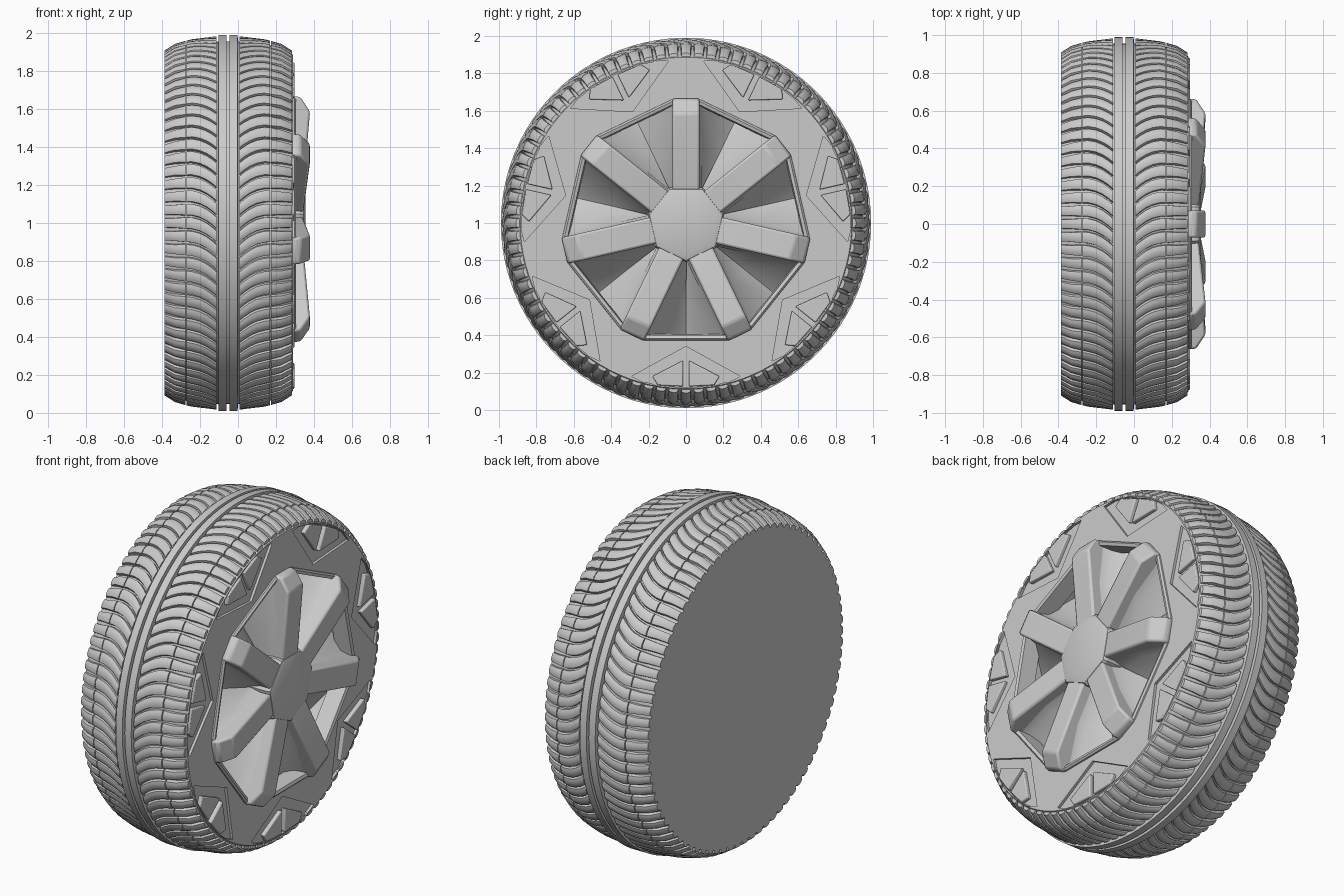
import bpy, bmesh
from math import pi, sin, cos
from mathutils import Vector

cube = bpy.data.objects.get("Cube")
if cube:
    bpy.data.objects.remove(cube)

BAYS = 7
STEP = 2 * pi / BAYS
LUGS = 84
MID = -0.052          # centre line of the tread
SPOKES = [pi / 2 + i * STEP for i in range(BAYS)]

grey = bpy.data.materials.new("light_grey")
grey.use_nodes = True
grey.diffuse_color = (0.6, 0.6, 0.6, 1)
grey.node_tree.nodes["Principled BSDF"].inputs["Base Color"].default_value = (0.6, 0.6, 0.6, 1)


def place(r, t, x, a):
    """Radial, tangential and axial offsets at angle a, around the hub."""
    return Vector((x, r * cos(a) - t * sin(a), 1 + r * sin(a) + t * cos(a)))


def finish(bm, name, angle=35, bevel=0):
    bmesh.ops.recalc_face_normals(bm, faces=bm.faces)
    mesh = bpy.data.meshes.new(name)
    bm.to_mesh(mesh)
    bm.free()
    obj = bpy.data.objects.new(name, mesh)
    bpy.context.collection.objects.link(obj)
    mesh.materials.append(grey)
    if bevel:
        mod = obj.modifiers.new("Bevel", "BEVEL")
        mod.width, mod.segments = bevel, 2
    shade(obj, angle)
    return obj


def shade(obj, angle):
    bpy.ops.object.select_all(action="DESELECT")
    obj.select_set(True)
    bpy.context.view_layer.objects.active = obj
    bpy.ops.object.shade_smooth_by_angle(angle=angle * pi / 180)


def loft(bm, loops):
    """Closed solid through equal sections."""
    rings = [[bm.verts.new(p) for p in loop] for loop in loops]
    n = len(rings[0])
    for a, b in zip(rings, rings[1:]):
        for i in range(n):
            j = (i + 1) % n
            bm.faces.new((a[i], a[j], b[j], b[i]))
    bm.faces.new(rings[0])
    bm.faces.new(rings[-1])


def plate(bm, outline, x0, x1, a):
    """Prism along the axle from (radial, tangential) points."""
    loft(bm, [[place(r, t, x, a) for r, t in outline] for x in (x0, x1)])


def mirrored(pts):
    return pts + [(r, -t) for r, t in reversed(pts) if t]


# Tyre body: turned half profile (distance from centre line, radius)
half = [(0.008, 0.955), (0.008, 0.99), (0.05, 0.99), (0.052, 0.955),
        (0.2, 0.943), (0.28, 0.918), (0.335, 0.89)]
profile = [(MID - d, r) for d, r in reversed(half)] + [(MID + d, r) for d, r in half]
bm = bmesh.new()
loft(bm, [[place(r, 0, x, k * 2 * pi / 98) for k in range(98)] for x, r in profile + [(0.289, 0.886)]])
body = finish(bm, "tyre_body")

# Cutters: spoked opening and triangular recesses in the sidewall
bm = bmesh.new()
opening = []
for a in SPOKES:
    for s in (-1, 1):
        opening.append((a, s * 0.073))
loft(bm, [[place(0.65, t, x, a) for a, t in opening] for x in (0.08, 0.5)])
recess = mirrored([(0.66, 0), (0.82, 0.29), (0.855, 0.22), (0.878, 0.1)])
for a in SPOKES:
    plate(bm, recess, 0.274, 0.5, a + STEP / 2)
cutter = finish(bm, "sidewall_cutter")
cutter.hide_render = True
cutter.hide_viewport = True
cut = body.modifiers.new("Cut", "BOOLEAN")
cut.operation = "DIFFERENCE"
cut.solver = "EXACT"
cut.object = cutter
bpy.context.view_layer.objects.active = body
bpy.ops.object.modifier_apply(modifier="Cut")
bpy.data.objects.remove(cutter)
shade(body, 30)

# Tread lugs: curved bars sweeping round the tyre towards the centre line
CROWN = [(0.06, 0.983), (0.2, 0.966), (0.28, 0.943), (0.335, 0.908)]
SECTION = [(-0.47, -0.03), (-0.42, -0.006), (-0.18, 0), (0.18, 0), (0.42, -0.006), (0.47, -0.03)]
PARTS = [(0.06, 0.085, 0.115, 0.15, 0.19, 0.22), (0.225, 0.28, 0.312, 0.335)]


def crown(d):
    for (d0, r0), (d1, r1) in zip(CROWN, CROWN[1:]):
        if d <= d1:
            return r0 + (r1 - r0) * (d - d0) / (d1 - d0)
    return CROWN[-1][1]


def lug_section(d, side, a):
    sweep = 0.075 * max(0, 1 - (d - 0.06) / 0.15) ** 2
    width = 2 * pi / LUGS * (0.96 if d < 0.25 else 0.84)
    return [place(crown(d) + h, 0, MID + side * d, a + sweep + w * width) for w, h in SECTION]


for side, name in ((-1, "inner_tread_lugs"), (1, "outer_tread_lugs")):
    bm = bmesh.new()
    for k in range(LUGS):
        for part in PARTS:
            loft(bm, [lug_section(d, side, k * 2 * pi / LUGS) for d in part])
    finish(bm, name, 40)

# Sidewall pads: a mirrored pair in each recess
bm = bmesh.new()
pad = [(0.735, 0.015), (0.874, 0.015), (0.868, 0.15), (0.82, 0.18)]
for a in SPOKES:
    for s in (-1, 1):
        plate(bm, [(r, s * t) for r, t in pad], 0.26, 0.297, a + STEP / 2)
finish(bm, "sidewall_pads", 30, 0.006)

# Rim lip: thin raised frame around the opening
bm = bmesh.new()
loops = []
for a, t in opening + opening[:1]:
    loops.append([place(r, t * r / 0.65, x, a)
                  for r, x in ((0.662, 0.28), (0.66, 0.297), (0.65, 0.306), (0.632, 0.3), (0.625, 0.2))])
for p, q in zip(loops, loops[1:]):
    loft(bm, [p, q])
finish(bm, "rim_lip", 30)

# Valleys: sloped spoke flanks meeting between neighbouring spokes
bm = bmesh.new()
for a in SPOKES:
    m = a + STEP / 2
    rows = []
    for r, top, low in ((0.17, 0.29, 0.2), (0.4, 0.315, 0.16), (0.64, 0.29, 0.12)):
        v = r * cos(STEP / 2) + 0.045
        rows.append([place(r, 0.068, top, a), place(r, 0.085, top - 0.06, a),
                     place(v, 0, low, m),
                     place(r, -0.085, top - 0.06, a + STEP), place(r, -0.068, top, a + STEP)])
    grid = [[bm.verts.new(p) for p in row] for row in rows]
    for p, q in zip(grid, grid[1:]):
        for i in range(4):
            bm.faces.new((p[i], p[i + 1], q[i + 1], q[i]))
finish(bm, "spoke_flanks", 55)

# Spokes: bars with a sloped outer shoulder
bm = bmesh.new()
bar = [(0.15, 0.24), (0.64, 0.24), (0.668, 0.295), (0.662, 0.33), (0.585, 0.379), (0.19, 0.345), (0.15, 0.335)]
for a in SPOKES:
    loft(bm, [[place(r, t, x, a) for r, x in bar] for t in (-0.072, 0.072)])
finish(bm, "spokes", 30, 0.012)

# Hub cap: seven-sided with a chamfered face
bm = bmesh.new()
loft(bm, [[place(r, 0, x, a + STEP / 2) for a in SPOKES]
          for r, x in ((0.21, 0.15), (0.21, 0.325), (0.2, 0.345), (0.165, 0.356))])
finish(bm, "hub_cap", 20)
